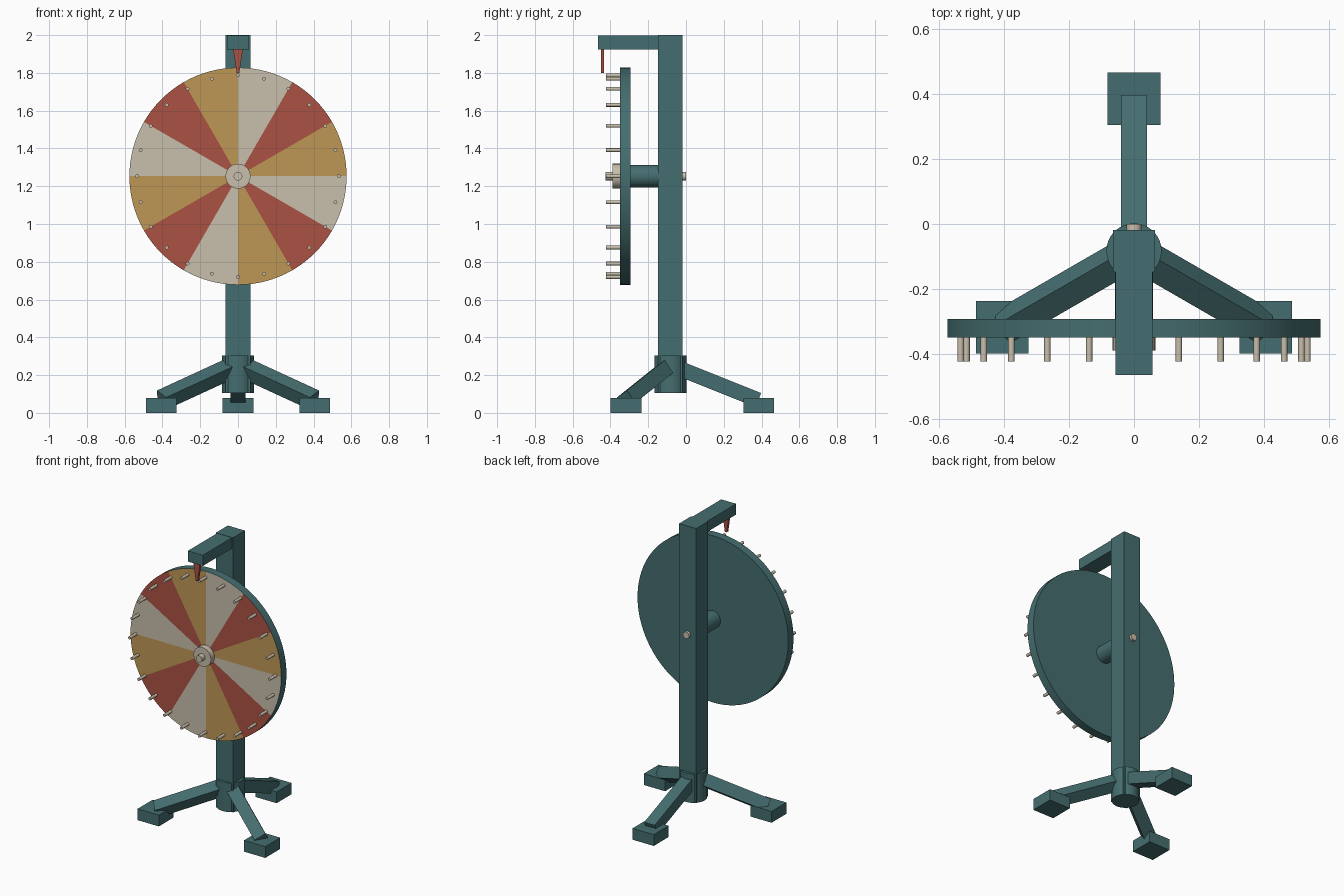
import bpy, bmesh
from math import sin, cos, radians, tau
from mathutils import Vector, Matrix

if "Cube" in bpy.data.objects:
    bpy.data.objects.remove(bpy.data.objects["Cube"])

CZ = 1.253      # wheel axle height
PY = -0.083     # post centre in y


def material(name, rgb):
    m = bpy.data.materials.new(name)
    m.diffuse_color = (*rgb, 1)
    m.use_nodes = True
    m.node_tree.nodes["Principled BSDF"].inputs["Base Color"].default_value = m.diffuse_color
    return m


TEAL = material("teal_paint", (0.06, 0.155, 0.16))
RED = material("red_paint", (0.40, 0.085, 0.055))
GOLD = material("gold_paint", (0.52, 0.31, 0.09))
CREAM = material("cream_paint", (0.58, 0.52, 0.41))


def finish(name, bm, *mats, smooth=False):
    bmesh.ops.recalc_face_normals(bm, faces=bm.faces)
    me = bpy.data.meshes.new(name)
    bm.to_mesh(me)
    bm.free()
    for m in mats:
        me.materials.append(m)
    ob = bpy.data.objects.new(name, me)
    bpy.context.collection.objects.link(ob)
    if smooth:
        bpy.ops.object.select_all(action='DESELECT')
        ob.select_set(True)
        bpy.context.view_layer.objects.active = ob
        bpy.ops.object.shade_smooth_by_angle(angle=radians(35))
    return ob


def box(name, lo, hi, mat):
    lo, hi = Vector(lo), Vector(hi)
    bm = bmesh.new()
    bmesh.ops.create_cube(bm, size=1, matrix=Matrix.Translation((lo + hi) / 2)
                          @ Matrix.Diagonal((*(hi - lo), 1)))
    return finish(name, bm, mat)


def aligned(a, b):
    # frame at the middle of a-b with z along the line
    d = b - a
    q = Vector((0, 0, 1)).rotation_difference(d)
    return Matrix.Translation((a + b) / 2) @ q.to_matrix().to_4x4(), d.length


def beam(name, a, b, w, mat):
    m, length = aligned(a, b)
    bm = bmesh.new()
    bmesh.ops.create_cube(bm, size=1, matrix=m @ Matrix.Diagonal((w, w, length, 1)))
    return finish(name, bm, mat)


def rod(name, a, b, r, mat, seg=32):
    m, length = aligned(Vector(a), Vector(b))
    bm = bmesh.new()
    bmesh.ops.create_cone(bm, cap_ends=True, segments=seg, radius1=r, radius2=r,
                          depth=length, matrix=m)
    return finish(name, bm, mat, smooth=True)


# Stand: post, collar, top arm
box("post", (-0.065, PY - 0.065, 0.105), (0.065, PY + 0.065, 2.0), TEAL)
rod("base_collar", (0, PY, 0.105), (0, PY, 0.305), 0.085, TEAL)
box("top_arm", (-0.057, -0.465, 1.924), (0.057, -0.022, 1.998), TEAL)

# Three legs with square feet
for i, label in enumerate(("back", "left", "right")):
    a = radians(90 + 120 * i)
    out = Vector((cos(a), sin(a), 0))
    hub = Vector((0, PY, 0))
    beam(label + "_leg", hub + out * 0.05 + Vector((0, 0, 0.234)),
         hub + out * 0.466 + Vector((0, 0, 0.068)), 0.08, TEAL)
    c = hub + out * 0.469
    box(label + "_foot", (c.x - 0.081, c.y - 0.081, 0), (c.x + 0.081, c.y + 0.081, 0.078), TEAL)

# Wheel disc: teal rim and back, twelve coloured wedges on the front
R, SEG, YF, YB = 0.575, 96, -0.35, -0.293
bm = bmesh.new()
ring = [(R * sin(tau * k / SEG), CZ + R * cos(tau * k / SEG)) for k in range(SEG)]
front = [bm.verts.new((x, YF, z)) for x, z in ring]
back = [bm.verts.new((x, YB, z)) for x, z in ring]
mid = bm.verts.new((0, YF, CZ))
for k in range(SEG):
    n = (k + 1) % SEG
    bm.faces.new((front[k], front[n], back[n], back[k]))
    f = bm.faces.new((mid, front[k], front[n]))
    f.material_index = 1 + (k // (SEG // 12)) % 3
bm.faces.new(back)
finish("wheel", bm, TEAL, CREAM, RED, GOLD, smooth=True)

# Hub, axle and spacer
rod("hub_cap", (0, -0.39, CZ), (0, -0.345, CZ), 0.066, CREAM)
rod("axle", (0, -0.427, CZ), (0, 0.0, CZ), 0.023, CREAM, 24)
rod("axle_spacer", (0, -0.30, CZ), (0, -0.14, CZ), 0.059, TEAL)

# Ring of pegs
for k in range(24):
    a = tau * k / 24
    x, z = 0.534 * sin(a), CZ + 0.534 * cos(a)
    rod(f"peg_{k + 1}", (x, -0.423, z), (x, -0.345, z), 0.01, CREAM, 12)

# Tapered pointer hanging from the arm
bm = bmesh.new()
outline = [(-0.026, 1.93), (0.026, 1.93), (0.007, 1.80), (-0.007, 1.80)]
face = bm.faces.new([bm.verts.new((x, -0.451, z)) for x, z in outline])
ext = bmesh.ops.extrude_face_region(bm, geom=[face])
bmesh.ops.translate(bm, vec=(0, 0.018, 0),
                    verts=[v for v in ext["geom"] if isinstance(v, bmesh.types.BMVert)])
finish("pointer", bm, RED)
